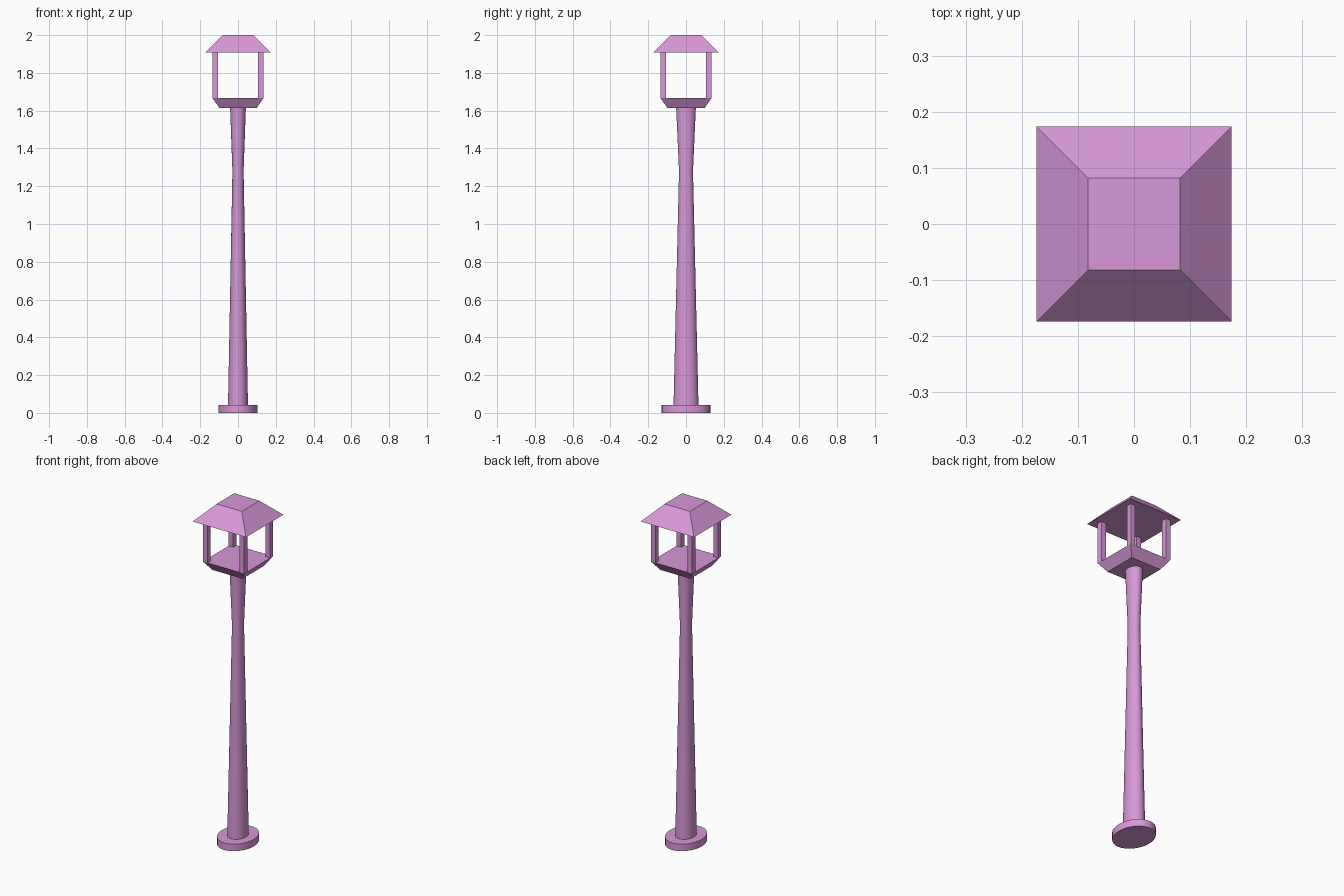
import bpy, bmesh, math

if "Cube" in bpy.data.objects:
    bpy.data.objects.remove(bpy.data.objects["Cube"])

mat = bpy.data.materials.new("plum_paint")
mat.diffuse_color = (0.69, 0.31, 0.69, 1)
mat.use_nodes = True
mat.node_tree.nodes["Principled BSDF"].inputs["Base Color"].default_value = mat.diffuse_color


def loft(name, rings, sides, squash=1.0, turn=0.0):
    """Stack rings of (radius, z) into a closed solid; squash narrows it in x."""
    bm = bmesh.new()
    loops = []
    for r, z in rings:
        angles = [turn + 2 * math.pi * i / sides for i in range(sides)]
        loops.append([bm.verts.new((r * squash * math.cos(a), r * math.sin(a), z)) for a in angles])
    for lo, hi in zip(loops, loops[1:]):
        for i in range(sides):
            j = (i + 1) % sides
            bm.faces.new((lo[i], lo[j], hi[j], hi[i]))
    bm.faces.new(loops[0][::-1])
    bm.faces.new(loops[-1])
    mesh = bpy.data.meshes.new(name)
    bm.to_mesh(mesh)
    bm.free()
    mesh.materials.append(mat)
    obj = bpy.data.objects.new(name, mesh)
    bpy.context.collection.objects.link(obj)
    return obj


def square(name, rings):
    """Square loft from (half width, z) pairs."""
    return loft(name, [(h * math.sqrt(2), z) for h, z in rings], 4, turn=math.pi / 4)


# Oval foot and flared pole
foot = loft("foot", [(0.129, 0), (0.129, 0.042)], 32, squash=0.8)
pole = loft("pole", [(0.066, 0.042), (0.037, 1.28), (0.052, 1.613)], 32, squash=0.8)
for obj in (foot, pole):
    bpy.ops.object.select_all(action='DESELECT')
    obj.select_set(True)
    bpy.context.view_layer.objects.active = obj
    bpy.ops.object.shade_smooth_by_angle(angle=math.radians(30))

# Lantern tray and roof
square("lantern_tray", [(0.098, 1.613), (0.135, 1.667)])
square("lantern_roof", [(0.174, 1.907), (0.082, 2.0)])

# Corner posts
for sx, side in ((-1, "left"), (1, "right")):
    for sy, end in ((-1, "front"), (1, "back")):
        post = square(f"{end}_{side}_post", [(0.015, 1.667), (0.015, 1.907)])
        post.location = (sx * 0.12, sy * 0.12, 0)
